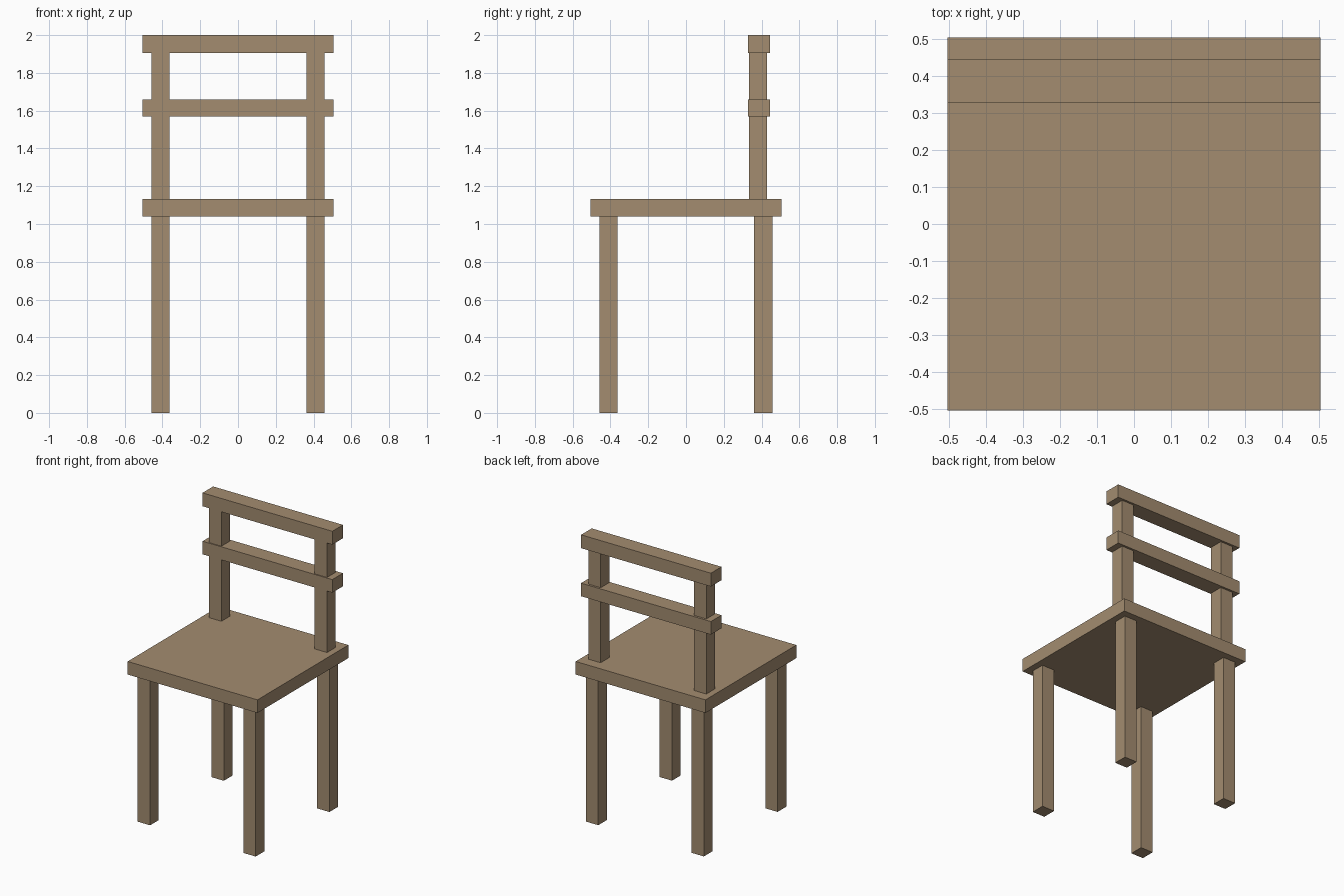
import bpy

cube = bpy.data.objects.get("Cube")
if cube:
    bpy.data.objects.remove(cube, do_unlink=True)

wood = bpy.data.materials.new("warm_wood")
wood.use_nodes = True
colour = (0.366, 0.262, 0.162, 1)
wood.diffuse_color = colour
wood.node_tree.nodes["Principled BSDF"].inputs["Base Color"].default_value = colour


def box(name, x, y, z):
    """Add a wooden box spanning the given (low, high) ranges."""
    spans = (x, y, z)
    bpy.ops.mesh.primitive_cube_add(size=1, location=[(a + b) / 2 for a, b in spans])
    obj = bpy.context.object
    obj.name = name
    obj.scale = [b - a for a, b in spans]
    bpy.ops.object.transform_apply(location=False, rotation=False, scale=True)
    obj.data.materials.append(wood)
    return obj


HALF = 0.505
SEAT_BOTTOM, SEAT_TOP = 1.04, 1.132
TOP_RAIL_BOTTOM = 1.906

# Seat
box("seat", (-HALF, HALF), (-HALF, HALF), (SEAT_BOTTOM, SEAT_TOP))

# Legs and back posts, one of each per side
for side, x in (("right", (-0.459, -0.363)), ("left", (0.363, 0.459))):
    for end, y in (("front", (-0.459, -0.363)), ("back", (0.361, 0.457))):
        box(f"{end}_{side}_leg", x, y, (0, SEAT_BOTTOM))
    box(f"{side}_back_post", x, (0.334, 0.43), (SEAT_TOP, TOP_RAIL_BOTTOM))

# Horizontal back rails
for name, z in (("middle_rail", (1.568, 1.66)), ("top_rail", (TOP_RAIL_BOTTOM, 2))):
    box(name, (-HALF, HALF), (0.327, 0.445), z)
